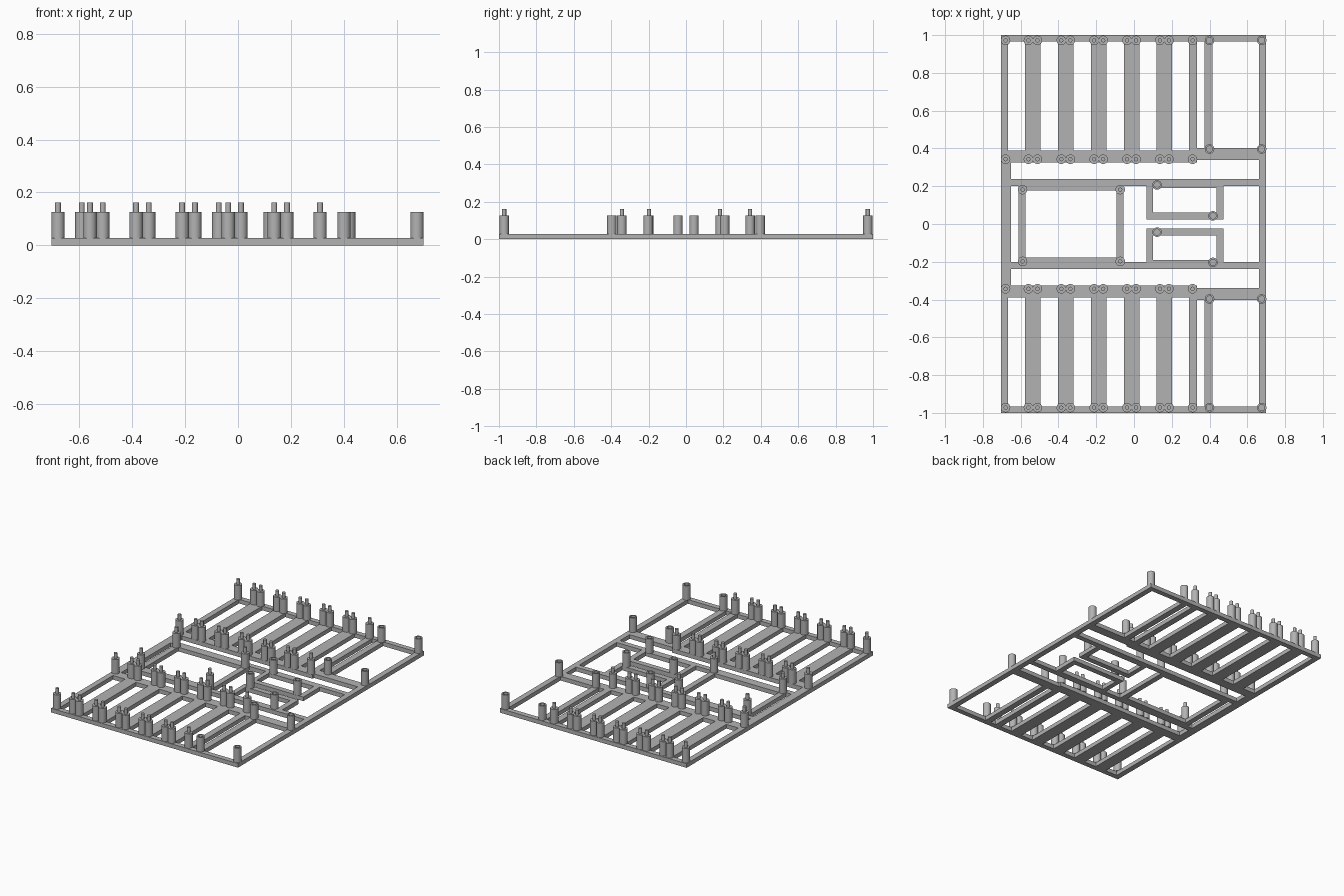
import bpy, bmesh, math

cube = bpy.data.objects.get("Cube")
if cube:
    bpy.data.objects.remove(cube, do_unlink=True)

grey = bpy.data.materials.new("plain grey")
grey.use_nodes = True
grey.diffuse_color = (0.45, 0.45, 0.45, 1)
grey.node_tree.nodes["Principled BSDF"].inputs["Base Color"].default_value = (0.45, 0.45, 0.45, 1)

BASE, POST, PIN = 0.028, 0.126, 0.162      # heights of frame, posts and pins
POST_R, BORE_R, PIN_R = 0.025, 0.016, 0.011


def finish(bm, name, smooth=False):
    bmesh.ops.recalc_face_normals(bm, faces=bm.faces[:])
    mesh = bpy.data.meshes.new(name)
    bm.to_mesh(mesh)
    bm.free()
    mesh.materials.append(grey)
    obj = bpy.data.objects.new(name, mesh)
    bpy.context.collection.objects.link(obj)
    if smooth:
        bpy.ops.object.select_all(action='DESELECT')
        obj.select_set(True)
        bpy.context.view_layer.objects.active = obj
        bpy.ops.object.shade_smooth_by_angle(angle=math.radians(35))
    return obj


def flat_frame(name, bars):
    """Union of flat rectangles (x0, x1, y0, y1), extruded to the base height."""
    xs = sorted({v for b in bars for v in b[:2]})
    ys = sorted({v for b in bars for v in b[2:]})
    bm = bmesh.new()
    for x0, x1 in zip(xs, xs[1:]):
        for y0, y1 in zip(ys, ys[1:]):
            cx, cy = (x0 + x1) / 2, (y0 + y1) / 2
            if any(b[0] < cx < b[1] and b[2] < cy < b[3] for b in bars):
                bm.faces.new([bm.verts.new((x, y, 0)) for x, y in
                              ((x0, y0), (x1, y0), (x1, y1), (x0, y1))])
    bmesh.ops.remove_doubles(bm, verts=bm.verts[:], dist=0.0001)
    top = bmesh.ops.extrude_face_region(bm, geom=bm.faces[:], use_keep_orig=True)
    for v in top["geom"]:
        if isinstance(v, bmesh.types.BMVert):
            v.co.z = BASE
    return finish(bm, name)


def lathe(name, x, y, profile, sides=32):
    """Spin a (radius, height) profile around a vertical axis."""
    bm = bmesh.new()
    verts = [bm.verts.new((r, 0, z)) for r, z in profile]
    edges = [bm.edges.new(p) for p in zip(verts, verts[1:])]
    bmesh.ops.spin(bm, geom=verts + edges, cent=(0, 0, 0), axis=(0, 0, 1),
                   angle=2 * math.pi, steps=sides)
    bmesh.ops.remove_doubles(bm, verts=bm.verts[:], dist=0.0001)
    finish(bm, name, True).location = (x, y, 0)


PIN_PROFILE = [(0, BASE), (POST_R, BASE), (POST_R, POST), (PIN_R, POST), (PIN_R, PIN), (0, PIN)]
TUBE_PROFILE = [(0, BASE), (POST_R, BASE), (POST_R, POST), (BORE_R, POST),
                (BORE_R, BASE + 0.002), (0, BASE + 0.002)]

# Frame bars shared by the front and back halves
half = [
    (-0.705, 0.70, 0.965, 1.0),      # outer rail
    (-0.705, -0.667, 0, 1.0),        # left rail
    (-0.705, -0.65, 0, 0.36),        # wider left rail near the middle
    (0.662, 0.70, 0, 1.0),           # right rail
    (-0.705, 0.333, 0.325, 0.39),    # inner rail
    (0.333, 0.70, 0.34, 0.402),      # offset inner rail
    (-0.70, 0.68, 0.201, 0.237),     # middle rail
    (0.29, 0.333, 0.35, 0.98),       # narrow slats
    (0.374, 0.416, 0.35, 0.98),
    (-0.612, -0.574, 0, 0.21),       # square bay sides
    (-0.093, -0.055, 0, 0.21),
    (-0.612, -0.055, 0.178, 0.21),   # square bay lip
    (0.067, 0.10, 0.025, 0.21),      # small loop
    (0.437, 0.474, 0.025, 0.21),
    (0.067, 0.474, 0.025, 0.062),
    (0.067, 0.474, 0.19, 0.21),
]
for i in range(5):                   # wide slats
    x = -0.535 + i * 0.174
    half.append((x - 0.041, x + 0.041, 0.35, 0.98))
bars = half + [(a, b, -d, -c) for a, b, c, d in half]
flat_frame("base_frame", bars)

# Rows of pinned posts: one at each end, pairs on the wide slats
row = [-0.68, 0.31]
for i in range(5):
    x = -0.535 + i * 0.174
    row += [x - 0.024, x + 0.024]
for side in (-1, 1):
    for x in row:
        for y in (0.972, 0.343):
            lathe("pinned_post", x, side * y, PIN_PROFILE)
    for x in (-0.59, -0.073):
        lathe("bay_pinned_post", x, side * 0.19 - 0.008, PIN_PROFILE)
    # Hollow posts on the right bays
    for x in (0.40, 0.676):
        for y in (0.972, 0.397):
            lathe("hollow_post", x, side * y, TUBE_PROFILE)

# Hollow posts on the small loops
for x, y in ((0.122, 0.207), (0.418, 0.043), (0.122, -0.043), (0.418, -0.203)):
    lathe("loop_hollow_post", x, y, TUBE_PROFILE)
